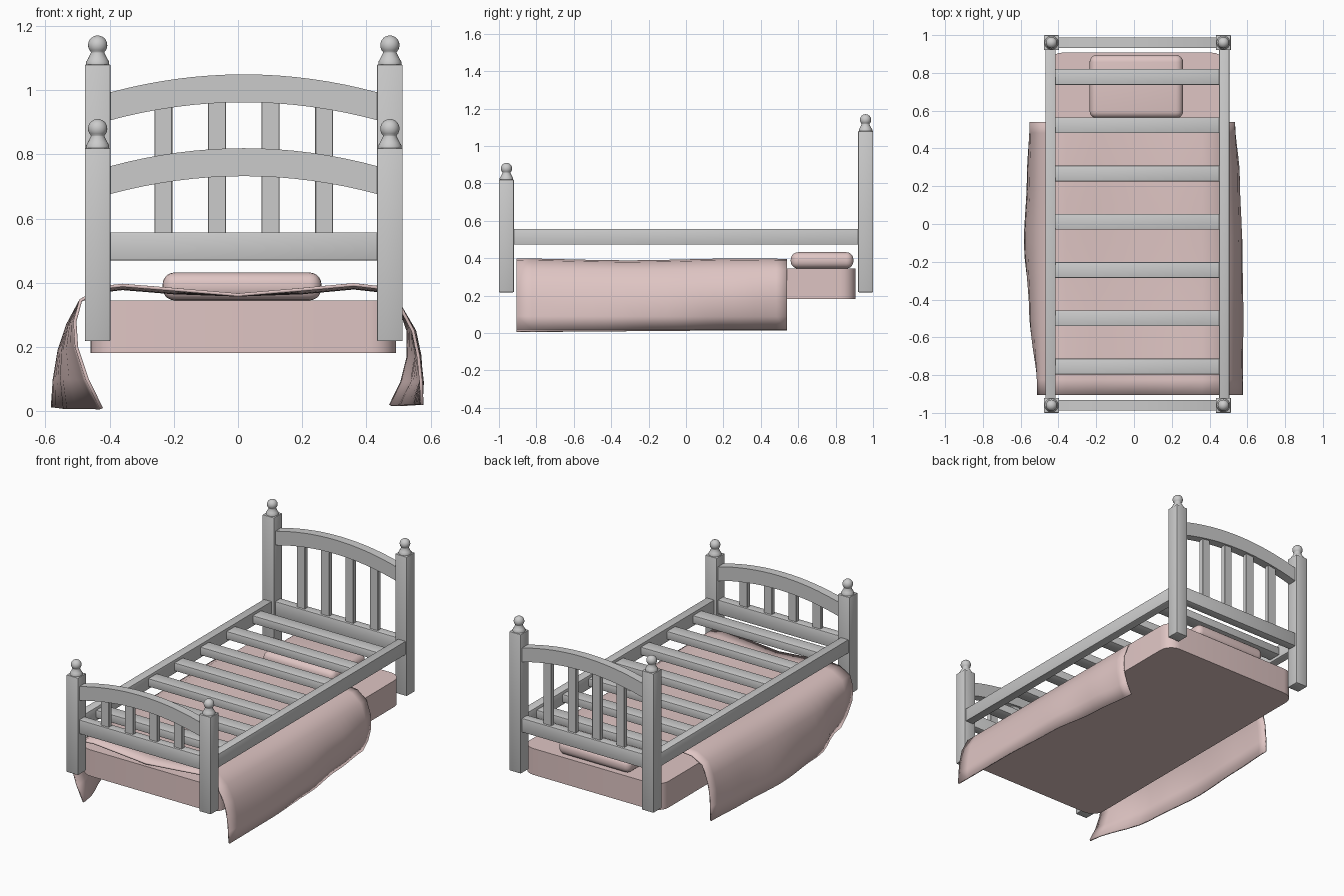
import bpy, bmesh, math

if "Cube" in bpy.data.objects:
    bpy.data.objects.remove(bpy.data.objects["Cube"])

CX = 0.018  # centre line of the frame
pink = bpy.data.materials.new("pink_fabric")
pink.diffuse_color = (0.74, 0.56, 0.55, 1)
pink.use_nodes = True
pink.node_tree.nodes["Principled BSDF"].inputs["Base Color"].default_value = pink.diffuse_color


def finish(bm, name, mat=None, smooth=30):
    bmesh.ops.recalc_face_normals(bm, faces=bm.faces[:])
    me = bpy.data.meshes.new(name)
    bm.to_mesh(me)
    bm.free()
    ob = bpy.data.objects.new(name, me)
    bpy.context.collection.objects.link(ob)
    if mat:
        me.materials.append(mat)
    bpy.ops.object.select_all(action='DESELECT')
    ob.select_set(True)
    bpy.context.view_layer.objects.active = ob
    if smooth:
        bpy.ops.object.shade_smooth_by_angle(angle=math.radians(smooth))
    return ob


def box(name, x, y, z, bevel=0.004, seg=2, mat=None, vertical=False):
    """Box from (min, max) ranges, with bevelled edges."""
    bm = bmesh.new()
    bmesh.ops.create_cube(bm, size=1)
    for v in bm.verts:
        v.co = [(r[0] + r[1]) / 2 + c * (r[1] - r[0]) for c, r in zip(v.co, (x, y, z))]
    edges = [e for e in bm.edges if not vertical
             or abs(e.verts[0].co.z - e.verts[1].co.z) > 0.01]
    bmesh.ops.bevel(bm, geom=edges, offset=bevel, segments=seg, profile=0.5, affect='EDGES')
    return finish(bm, name, mat)


def finial(name, x, y, z):
    """Turned neck and ball, spun from a profile."""
    prof = [(0, 0), (0.036, 0), (0.036, 0.008), (0.03, 0.018), (0.021, 0.036)]
    prof += [(0.03 * math.cos(a), 0.06 + 0.03 * math.sin(a))
             for a in (math.radians(-45 + 135 * i / 10) for i in range(10))] + [(0, 0.09)]
    bm = bmesh.new()
    vs = [bm.verts.new((x + r, y, z + h)) for r, h in prof]
    es = [bm.edges.new(p) for p in zip(vs, vs[1:])]
    bmesh.ops.spin(bm, geom=vs + es, cent=(x, y, 0), axis=(0, 0, 1),
                   angle=2 * math.pi, steps=24)
    bmesh.ops.remove_doubles(bm, verts=bm.verts[:], dist=1e-5)
    finish(bm, name, smooth=40)


def arch(name, y, z_end, height=0.087, rise=0.057, n=16):
    """Curved top rail."""
    bm = bmesh.new()
    rings = []
    for i in range(n + 1):
        t = 2 * i / n - 1
        z = z_end + rise * (1 - t * t)
        rings.append([bm.verts.new((CX + 0.42 * t, y + dy, z + dz)) for dy, dz in
                      ((-0.027, 0), (0.027, 0), (0.027, height), (-0.027, height))])
    for a, b in zip(rings, rings[1:]):
        for k in range(4):
            bm.faces.new((a[k], a[(k + 1) % 4], b[(k + 1) % 4], b[k]))
    bm.faces.new(rings[0])
    bm.faces.new(rings[-1])
    finish(bm, name)


# headboard and footboard
for end, y, top, z_end in (("head", 0.96, 1.08, 0.905), ("foot", -0.96, 0.82, 0.675)):
    for side, s in (("left", -1), ("right", 1)):
        px = CX + s * 0.455
        box(f"{end}_post_{side}", (px - 0.04, px + 0.04), (y - 0.04, y + 0.04), (0.218, top))
        finial(f"{end}_finial_{side}", px, y, top)
    arch(f"{end}_arch", y, z_end)
    box(f"{end}_lower_rail", (CX - 0.42, CX + 0.42), (y - 0.027, y + 0.027), (0.47, 0.557))
    for i in range(4):
        x = CX + (i - 1.5) * 0.167
        box(f"{end}_spindle_{i + 1}", (x - 0.028, x + 0.028), (y - 0.014, y + 0.014),
            (0.55, z_end + 0.06 if i in (1, 2) else z_end + 0.05), 0.002, 1)

# side rails and slats
for side, s in (("left", -1), ("right", 1)):
    x = CX + s * 0.46
    box(f"side_rail_{side}", (x - 0.027, x + 0.027), (-0.93, 0.93), (0.473, 0.557))
for i in range(7):
    y = 0.012 + (i - 3) * 0.2555
    box(f"slat_{i + 1}", (CX - 0.435, CX + 0.435), (y - 0.042, y + 0.042), (0.49, 0.54))

# mattress and pillow
box("mattress", (-0.46, 0.492), (-0.905, 0.907), (0.182, 0.345), 0.08, 6, pink, vertical=True)
box("pillow", (-0.235, 0.26), (0.56, 0.895), (0.345, 0.432), 0.038, 5, pink)

# blanket: cross-sections (x, z) at a few y stations, interpolated along the bed
top = [(-0.42, 0.38), (-0.36, 0.387), (-0.2, 0.374), (0, 0.362),
       (0.2, 0.374), (0.36, 0.389), (0.44, 0.38)]
sections = [
    (-0.905, [(-0.425, 0.008), (-0.47, 0.1), (-0.503, 0.2), (-0.508, 0.28), (-0.49, 0.345)],
     [(0.5, 0.335), (0.545, 0.25), (0.562, 0.17), (0.57, 0.09), (0.573, 0.02)]),
    (-0.5, [(-0.54, 0.008), (-0.549, 0.1), (-0.545, 0.19), (-0.525, 0.27), (-0.49, 0.345)],
     [(0.5, 0.335), (0.545, 0.25), (0.565, 0.17), (0.574, 0.09), (0.57, 0.02)]),
    (-0.1, [(-0.578, 0.012), (-0.572, 0.1), (-0.557, 0.19), (-0.53, 0.27), (-0.49, 0.345)],
     [(0.5, 0.335), (0.55, 0.25), (0.567, 0.17), (0.569, 0.09), (0.55, 0.02)]),
    (0.25, [(-0.562, 0.014), (-0.558, 0.1), (-0.547, 0.19), (-0.525, 0.27), (-0.49, 0.345)],
     [(0.5, 0.335), (0.545, 0.25), (0.555, 0.17), (0.54, 0.09), (0.505, 0.018)]),
    (0.54, [(-0.548, 0.014), (-0.548, 0.1), (-0.541, 0.19), (-0.522, 0.27), (-0.49, 0.345)],
     [(0.5, 0.335), (0.53, 0.25), (0.53, 0.17), (0.51, 0.09), (0.475, 0.018)])]
bm = bmesh.new()
rows = []
STEPS = 5
for k in range(len(sections) - 1):
    (ya, la, ra), (yb, lb, rb) = sections[k], sections[k + 1]
    for j in range(STEPS + (k == len(sections) - 2)):
        t = j / STEPS
        s = t * t * (3 - 2 * t)
        y = ya + (yb - ya) * t
        wave = 0.005 * math.sin(5 * y)
        row = []
        for (xa, za), (xb, zb) in zip(la + top + ra, lb + top + rb):
            dz = wave if za > 0.37 else 0
            row.append(bm.verts.new((xa + (xb - xa) * s, y, za + (zb - za) * s + dz)))
        rows.append(row)
for a, b in zip(rows, rows[1:]):
    for i in range(len(a) - 1):
        bm.faces.new((a[i], a[i + 1], b[i + 1], b[i]))
blanket = finish(bm, "blanket", pink, 60)
solid = blanket.modifiers.new("thickness", 'SOLIDIFY')
solid.thickness = 0.01
solid.offset = 0
